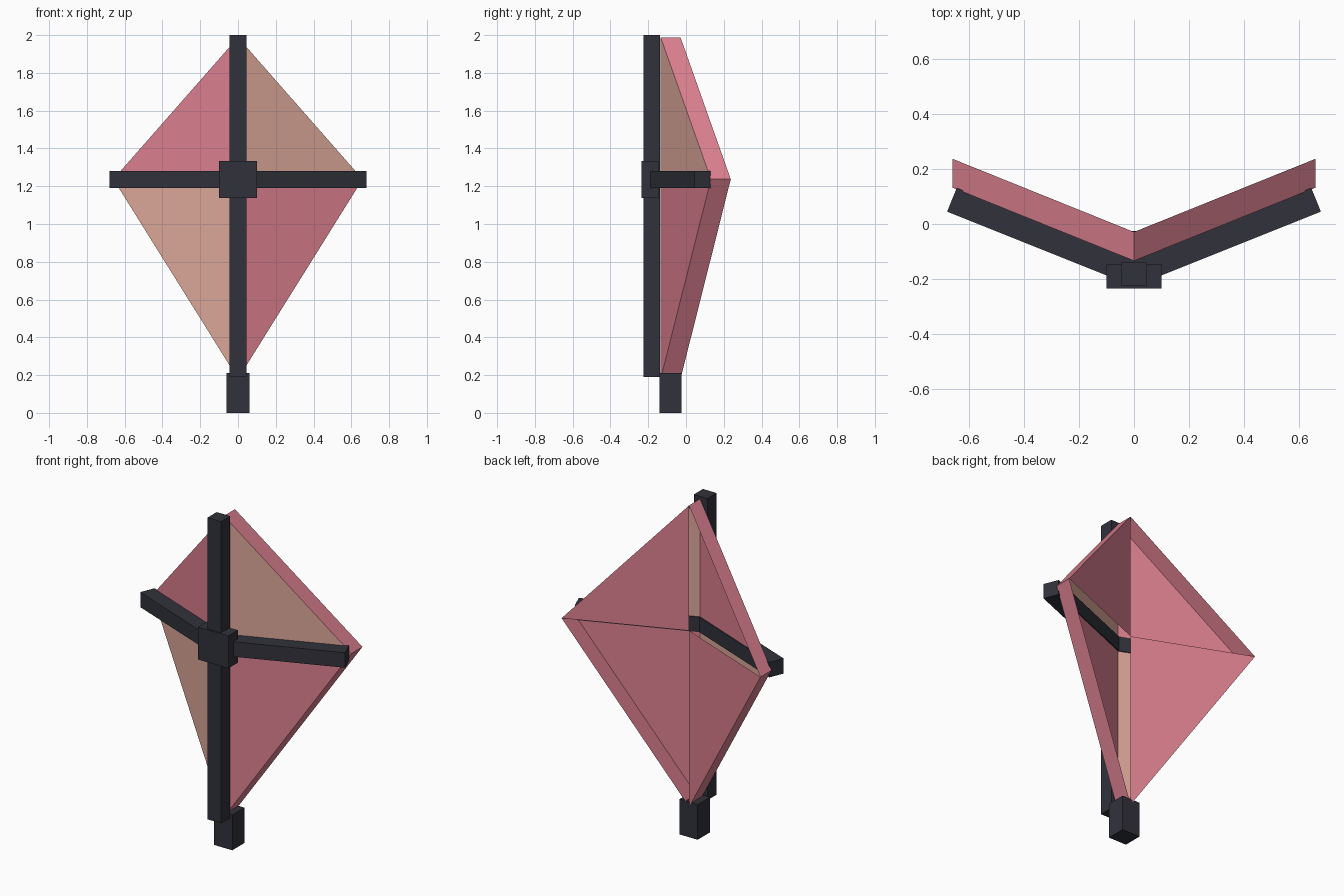
import bpy
import bmesh
from mathutils import Vector

cube = bpy.data.objects.get("Cube")
if cube:
    bpy.data.objects.remove(cube, do_unlink=True)


def make_material(name, rgb):
    mat = bpy.data.materials.new(name)
    mat.use_nodes = True
    colour = (*rgb, 1.0)
    mat.diffuse_color = colour
    mat.node_tree.nodes["Principled BSDF"].inputs["Base Color"].default_value = colour
    return mat


pink = make_material("rose_pink", (0.71, 0.214, 0.274))
tan = make_material("warm_tan", (0.71, 0.38, 0.315))
dark = make_material("dark_slate", (0.031, 0.032, 0.044))


def make_object(name, bm, mat):
    mesh = bpy.data.meshes.new(name)
    bm.to_mesh(mesh)
    bm.free()
    mesh.materials.append(mat)
    obj = bpy.data.objects.new(name, mesh)
    bpy.context.collection.objects.link(obj)
    return obj


def make_box(name, low, high, mat):
    low, high = Vector(low), Vector(high)
    bm = bmesh.new()
    bmesh.ops.create_cube(bm, size=1)
    for v in bm.verts:
        v.co = (low + high) / 2 + v.co * (high - low)
    return make_object(name, bm, mat)


def make_panel(name, points, facing, mat):
    """Flat sheet whose normal points along the given direction."""
    bm = bmesh.new()
    face = bm.faces.new([bm.verts.new(p) for p in points])
    face.normal_update()
    if face.normal.dot(Vector(facing)) < 0:
        face.normal_flip()
    return make_object(name, bm, mat)


# Frame: mast, hub and handle
make_box("mast", (-0.045, -0.225, 0.19), (0.045, -0.138, 2.0), dark)
make_box("hub", (-0.1, -0.235, 1.138), (0.1, -0.145, 1.333), dark)
make_box("handle", (-0.06, -0.14, 0), (0.06, -0.025, 0.212), dark)

# Swept crossbar: V-shaped outline extruded upward
outline = [(0, -0.227), (0.68, 0.045), (0.645, 0.131), (0, -0.128),
           (-0.645, 0.131), (-0.68, 0.045)]
bm = bmesh.new()
base = bm.faces.new([bm.verts.new((x, y, 1.19)) for x, y in outline])
top = bmesh.ops.extrude_face_region(bm, geom=[base])
bmesh.ops.translate(bm, vec=(0, 0, 0.09),
                    verts=[g for g in top["geom"] if isinstance(g, bmesh.types.BMVert)])
bmesh.ops.recalc_face_normals(bm, faces=bm.faces)
make_object("crossbar", bm, dark)

# Sail: four front panels, a deep rim, and backs on the two tan quarters
depth = Vector((0, 0.105, 0))
ends = {"upper": Vector((0, -0.134, 1.988)), "lower": Vector((0, -0.134, 0.18))}
centre = Vector((0, -0.134, 1.237))
for side, sx in (("left", 1), ("right", -1)):
    tip = Vector((0.66 * sx, 0.132, 1.237))
    for level, end in ends.items():
        part = f"{level}_{side}"
        backed = (level == "upper") == (sx > 0)
        make_panel(f"sail_{part}", [centre, tip, end], (0, -1, 0), tan if backed else pink)
        out = (sx, 0, 1 if level == "upper" else -1)
        make_panel(f"rim_{part}", [end, tip, tip + depth, end + depth], out, pink)
        if backed:
            make_panel(f"back_{part}", [p + depth for p in (centre, tip, end)],
                       (0, 1, 0), pink)
